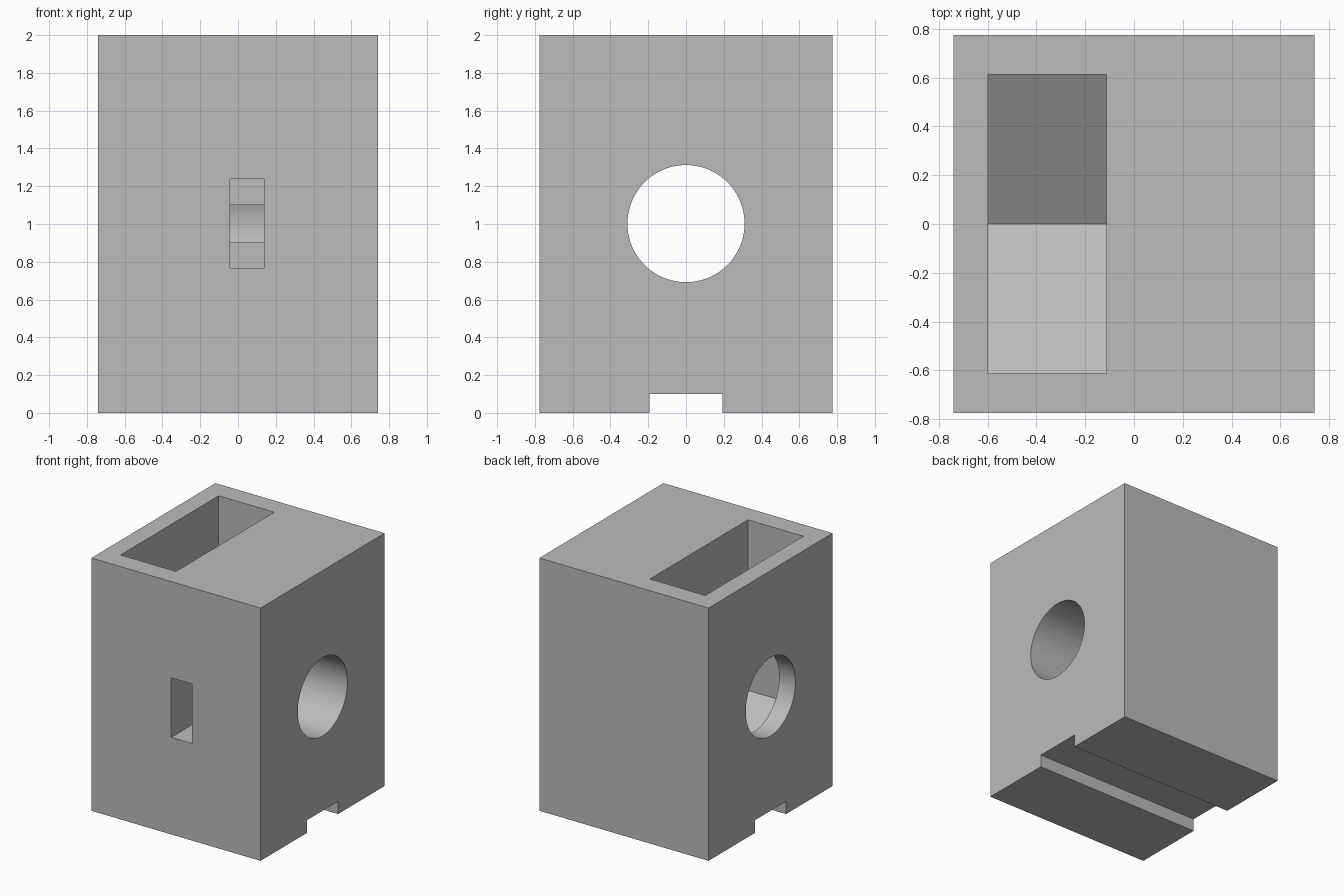
import bpy
import bmesh
import math
from mathutils import Vector

default = bpy.data.objects.get("Cube")
if default:
    bpy.data.objects.remove(default, do_unlink=True)

# One plain grey for the whole block
grey = bpy.data.materials.new("plain grey")
grey.use_nodes = True
grey.diffuse_color = (0.5, 0.5, 0.5, 1)
grey.node_tree.nodes["Principled BSDF"].inputs["Base Color"].default_value = (0.5, 0.5, 0.5, 1)


def prism(name, profile, x0, x1):
    """Extrude a (y, z) profile along x."""
    bm = bmesh.new()
    face = bm.faces.new([bm.verts.new((x0, y, z)) for y, z in profile])
    out = bmesh.ops.extrude_face_region(bm, geom=[face])
    verts = [g for g in out["geom"] if isinstance(g, bmesh.types.BMVert)]
    bmesh.ops.translate(bm, verts=verts, vec=Vector((x1 - x0, 0, 0)))
    bmesh.ops.recalc_face_normals(bm, faces=bm.faces)
    mesh = bpy.data.meshes.new(name)
    bm.to_mesh(mesh)
    bm.free()
    mesh.materials.append(grey)
    obj = bpy.data.objects.new(name, mesh)
    bpy.context.collection.objects.link(obj)
    return obj


def rect(y0, y1, z0, z1):
    return [(y0, z0), (y1, z0), (y1, z1), (y0, z1)]


WIDTH, DEPTH = 0.74, 0.775
BORE_Z, BORE_R, SIDES = 1.002, 0.31, 96
bore = [(BORE_R * math.cos(2 * math.pi * i / SIDES),
         BORE_Z + BORE_R * math.sin(2 * math.pi * i / SIDES)) for i in range(SIDES)]
hopper = [(-0.613, 2.1), (-0.613, 0.65), (0, 0.27), (0.613, 0.65), (0.613, 2.1)]

block = prism("block", rect(-DEPTH, DEPTH, 0, 2), -WIDTH, WIDTH)

# Round bore, V-floored top pocket, blind front slot and base groove
cutters = [
    prism("bore_cutter", bore, -1, 1),
    prism("pocket_cutter", hopper, -0.598, -0.113),
    prism("slot_cutter", rect(-1, -0.294, 0.768, 1.238), -0.042, 0.138),
    prism("groove_cutter", rect(-0.194, 0.194, -0.1, 0.1), -1, 1),
]

bpy.context.view_layer.objects.active = block
for cutter in cutters:
    cutter.hide_render = True
    mod = block.modifiers.new(cutter.name, "BOOLEAN")
    mod.operation = "DIFFERENCE"
    mod.solver = "EXACT"
    mod.object = cutter
    bpy.ops.object.modifier_apply(modifier=mod.name)
    bpy.data.objects.remove(cutter, do_unlink=True)

# Smooth the bore, keep the machined edges crisp
bpy.ops.object.select_all(action="DESELECT")
block.select_set(True)
bpy.ops.object.shade_smooth_by_angle(angle=math.radians(30))
